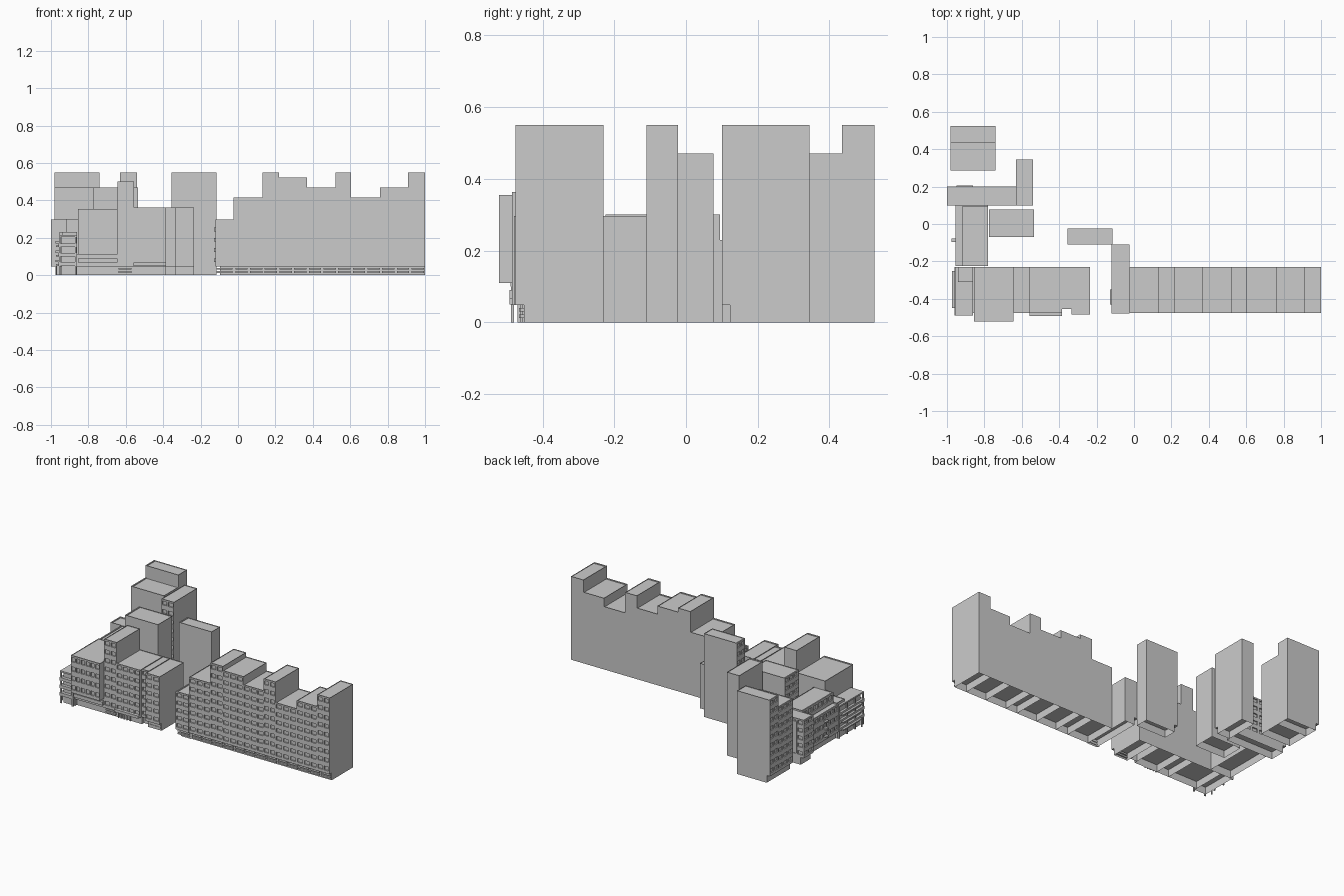
import bpy, bmesh

if "Cube" in bpy.data.objects:
    bpy.data.objects.remove(bpy.data.objects["Cube"])

GROUND = 0.048   # height of ground storey
FLOOR = 0.0545   # upper storey height
D = 0.008        # window depth
SETBACK = 0.023  # ground-floor recess


def add_box(bm, x0, x1, y0, y1, z0, z1):
    vs = [bm.verts.new((x, y, z)) for z in (z0, z1)
          for x, y in ((x0, y0), (x1, y0), (x1, y1), (x0, y1))]
    faces = [(3, 2, 1, 0), (4, 5, 6, 7), (0, 1, 5, 4), (1, 2, 6, 5), (2, 3, 7, 6), (3, 0, 4, 7)]
    return [bm.faces.new([vs[i] for i in f]) for f in faces]


def finish(name, bm):
    me = bpy.data.meshes.new(name)
    bm.to_mesh(me)
    bm.free()
    ob = bpy.data.objects.new(name, me)
    bpy.context.collection.objects.link(ob)
    return ob


def boxes(name, specs):
    bm = bmesh.new()
    for s in specs:
        add_box(bm, *s)
    return finish(name, bm)


def facade(name, side, x0, x1, y0, y1, z0, z1, bay=0.05):
    """Storey bands and piers standing in front of a recessed wall."""
    bm = bmesh.new()

    def piece(u0, u1, a, b):
        if side == 'S':
            add_box(bm, u0, u1, y0, y0 + D, a, b)
        elif side == 'N':
            add_box(bm, u0, u1, y1 - D, y1, a, b)
        else:
            add_box(bm, x0, x0 + D, u0, u1, a, b)

    ua, ub = (y0, y1) if side == 'W' else (x0, x1)
    floors = max(1, round((z1 - z0) / FLOOR))
    fh = (z1 - z0) / floors
    bays = max(1, round((ub - ua) / bay))
    w = (ub - ua) / bays
    low = z0
    for f in range(floors):
        sill, head = z0 + fh * (f + 0.34), z0 + fh * (f + 0.8)
        piece(ua, ub, low, sill)
        low = head
        for b in range(bays + 1):
            c = ua + w * b
            piece(max(ua, c - w * 0.13), min(ub, c + w * 0.13), sill, head)
    piece(ua, ub, low, z1)
    finish(name, bm)


def block(name, x0, x1, y0, y1, z1, sides='', z0=GROUND, ground=True, bay=0.05):
    # main volume with a shallow roof parapet
    bx0 = x0 + D if 'W' in sides else x0
    by0 = y0 + D if 'S' in sides else y0
    by1 = y1 - D if 'N' in sides else y1
    bm = bmesh.new()
    top = add_box(bm, bx0, x1, by0, by1, z0, z1)[1]
    bmesh.ops.inset_region(bm, faces=[top], thickness=0.005)
    bmesh.ops.translate(bm, verts=top.verts[:], vec=(0, 0, -0.005))
    finish(name + "_body", bm)
    for s in sides:
        facade(name + "_facade_" + s, s, x0, x1, y0, y1, z0, z1, bay)
    # recessed ground storey, open underneath
    if ground:
        gx = x0 + SETBACK if 'W' in sides else x0
        gy = y0 + SETBACK if 'S' in sides else y0
        bm = bmesh.new()
        fs = add_box(bm, gx, x1, gy, y1, 0, z0)
        bmesh.ops.delete(bm, geom=fs[:2], context='FACES_ONLY')
        finish(name + "_ground_floor", bm)


# long stepped terrace on the right
steps = [(-0.025, 0.415), (0.13, 0.55), (0.22, 0.523), (0.37, 0.47),
         (0.52, 0.55), (0.605, 0.415), (0.76, 0.47), (0.91, 0.55)]
ends = [s[0] for s in steps[1:]] + [1.0]
for i, ((xa, h), xb) in enumerate(zip(steps, ends)):
    block(f"terrace_{i}", xa, xb, -0.475, -0.23, h, 'S')

# shopfront strips and fins under the terrace
bm = bmesh.new()
for i in range(13):
    xa = -0.02 + i * 0.0785
    for z in (0.012, 0.03):
        add_box(bm, xa + 0.006, xa + 0.072, -0.462, -0.452, z, z + 0.01)
finish("terrace_shopfronts", bm)

# connector and separate towers
block("connector", -0.12, -0.025, -0.479, -0.11, 0.297, 'SW')
boxes("connector_balconies", [(-0.128, -0.12, -0.43, -0.35, z, z + 0.02) for z in (0.07, 0.125, 0.18, 0.235)])
block("court_tower", -0.355, -0.115, -0.11, -0.023, 0.55, 'W')
block("middle_tower", -0.775, -0.535, -0.07, 0.077, 0.47, 'W')
block("north_tower_low", -0.98, -0.74, 0.285, 0.435, 0.47, 'W')
block("north_tower_high", -0.98, -0.74, 0.435, 0.525, 0.55, 'W')
block("slim_tower", -0.63, -0.54, 0.1, 0.345, 0.55, 'S')
block("rear_wing", -1.0, -0.63, 0.1, 0.2, 0.297, 'WN')
boxes("rear_wing_bay", [(-0.95, -0.86, 0.2, 0.206, 0.07, 0.28)])

# west wing with set-back top storey
block("west_wing", -0.955, -0.78, -0.225, 0.1, 0.23, 'W', bay=0.04)
block("west_wing_top", -0.918, -0.78, -0.225, 0.095, 0.3, 'W', z0=0.23, ground=False)
boxes("west_wing_balcony", [(-0.977, -0.955, -0.095, -0.077, z, z + 0.012) for z in (0.07, 0.12, 0.17)])

# front-left building
block("front_base", -0.86, -0.645, -0.475, -0.23, 0.112, 'S')
block("front_overhang", -0.855, -0.645, -0.522, -0.23, 0.355, 'S', z0=0.11, ground=False, bay=0.035)
boxes("front_ledge", [(-0.855, -0.645, -0.492, -0.475, 0.068, 0.09)])
block("front_shaft", -0.645, -0.555, -0.475, -0.23, 0.5, 'S', bay=0.045)
block("front_middle", -0.555, -0.385, -0.475, -0.23, 0.363, 'S', bay=0.04)
block("front_slot", -0.385, -0.335, -0.455, -0.23, 0.363, 'S')
block("front_right", -0.335, -0.235, -0.485, -0.23, 0.363, 'S')
boxes("entrance_canopy", [(-0.56, -0.385, -0.492, -0.475, 0.05, 0.068)])
boxes("entrance_posts", [(x, x + 0.006, -0.46, -0.452, 0, GROUND) for x in (-0.555, -0.534, -0.513, -0.492, -0.471)])
boxes("front_shopfronts", [(x, x + w, -0.465, -0.452, z, z + 0.01)
                           for x, w in ((-0.64, 0.07), (-0.33, 0.09), (-0.115, 0.085)) for z in (0.012, 0.03)])

# south-west corner: stacked terraces on columns
block("corner_core", -0.945, -0.86, -0.47, -0.23, 0.212, '')
block("corner_upper", -0.94, -0.86, -0.31, -0.23, 0.232, '', z0=0.2, ground=False)
slabs = [(-0.955, -0.86, -0.49, -0.23, 0.205, 0.215)]
for z in (0.05, 0.1, 0.15):
    slabs.append((-0.96, -0.86, -0.49, -0.23, z, z + 0.02))
    slabs.append((-0.974, -0.955, -0.45, -0.25, z, z + 0.008))
boxes("corner_terraces", slabs)
boxes("corner_columns", [(-0.957, -0.948, y, y + 0.009, 0, 0.21) for y in (-0.488, -0.405, -0.322, -0.24)]
      + [(-0.872, -0.863, -0.488, -0.479, 0, 0.21), (-0.974, -0.968, -0.45, -0.444, 0, 0.06)])
